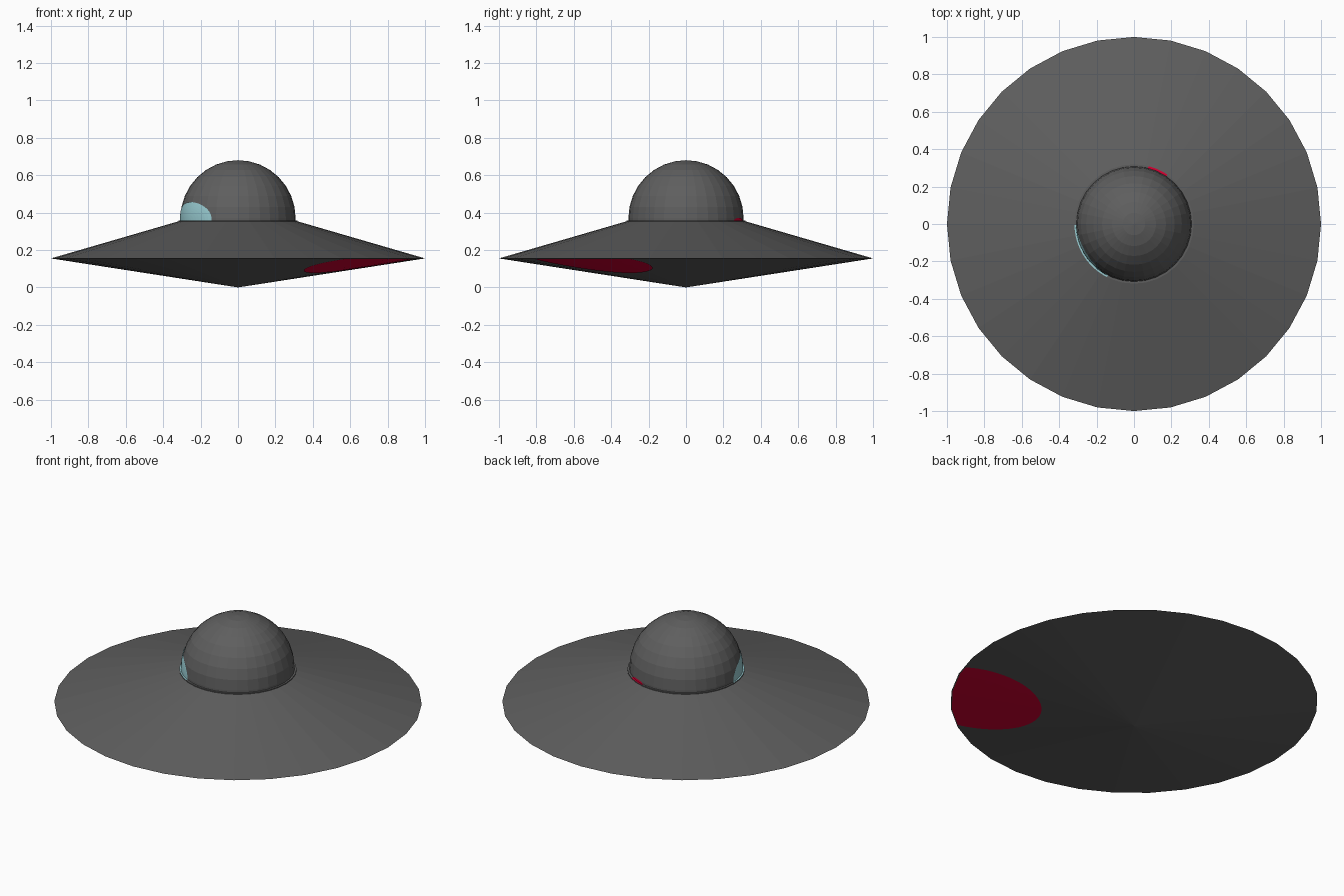
import bpy, bmesh, math
from math import sin, cos, pi, radians
from mathutils import Vector

if "Cube" in bpy.data.objects:
    bpy.data.objects.remove(bpy.data.objects["Cube"])

N = 32            # sides of every round part
RIM_Z = 0.155     # height of the saucer rim
DOME_R, DOME_Z = 0.308, 0.37
LEDGE_R, LEDGE_Z = 0.319, 0.358


def material(name, rgb):
    m = bpy.data.materials.new(name)
    m.diffuse_color = (*rgb, 1)
    m.use_nodes = True
    m.node_tree.nodes["Principled BSDF"].inputs["Base Color"].default_value = m.diffuse_color
    return m


grey = material("dark_grey", (0.113, 0.113, 0.113))
red = material("red", (0.72, 0.0, 0.035))
cyan = material("pale_cyan", (0.32, 0.61, 0.65))


def add_object(name, bm, mat):
    me = bpy.data.meshes.new(name)
    bm.to_mesh(me)
    bm.free()
    me.materials.append(mat)
    ob = bpy.data.objects.new(name, me)
    bpy.context.collection.objects.link(ob)
    return ob


def lathe(name, profile, mat):
    """Revolve (radius, z) points, listed bottom to top, around z."""
    bm = bmesh.new()
    rings = []
    for r, z in profile:
        if r == 0:
            rings.append([bm.verts.new((0, 0, z))] * N)
        else:
            rings.append([bm.verts.new((r * cos(2 * pi * i / N), r * sin(2 * pi * i / N), z))
                          for i in range(N)])
    for a, b in zip(rings, rings[1:]):
        for i in range(N):
            j = (i + 1) % N
            bm.faces.new(list(dict.fromkeys((a[i], a[j], b[j], b[i]))))
    return add_object(name, bm, mat)


def patch(name, mat, point, outward, rings, steps, a1=2 * pi):
    """Painted patch: a polar grid laid on a surface by point(u, v)."""
    bm = bmesh.new()
    grid = []
    for k in range(rings + 1):
        s = k / rings
        grid.append([bm.verts.new(point(s * cos(a1 * i / steps), s * sin(a1 * i / steps)))
                     for i in range(steps + 1)])
    for a, b in zip(grid, grid[1:]):
        for i in range(steps):
            bm.faces.new((a[i], b[i], b[i + 1], a[i + 1]))
    bmesh.ops.remove_doubles(bm, verts=bm.verts, dist=1e-5)
    bmesh.ops.dissolve_degenerate(bm, edges=bm.edges, dist=1e-6)
    bm.normal_update()
    flip = [f for f in bm.faces if f.normal.dot(Vector(outward)) < 0]
    bmesh.ops.reverse_faces(bm, faces=flip)
    return add_object(name, bm, mat)


# saucer: shallow cone below, sloped deck above, small ledge under the dome
lathe("saucer", [(0, 0), (1, RIM_Z), (LEDGE_R, 0.353), (LEDGE_R, LEDGE_Z), (0.29, LEDGE_Z)], grey)

# dome
dome = [(DOME_R, 0.355)]
dome += [(DOME_R * cos(pi / 2 * k / 8), DOME_Z + 0.31 * sin(pi / 2 * k / 8)) for k in range(8)]
lathe("dome", dome + [(0, DOME_Z + 0.31)], grey)


# red oval under the saucer, clipped by the rim
def underside(u, v):
    d = radians(-36.3)
    p, q = 0.87 + 0.365 * u, 0.32 * v
    x, y = p * cos(d) - q * sin(d), p * sin(d) + q * cos(d)
    a, r = math.atan2(y, x), math.hypot(x, y)
    edge = cos(pi / N) / cos(a % (2 * pi / N) - pi / N)
    t = min(r / edge, 0.994)
    return (t * edge * cos(a), t * edge * sin(a), RIM_Z * t - 0.0015)


patch("underside_spot", red, underside, (0, 0, -1), 10, 64)


# half-oval patches at the foot of the dome, continued on the ledge
def on_dome(angle, half_width, height, fullness=1.0):
    def point(u, v):
        a = radians(angle + half_width * u)
        z = LEDGE_Z + height * max(v, 0) ** fullness
        r = math.sqrt((DOME_R + 0.002) ** 2 - max(z - DOME_Z, 0) ** 2)
        return (r * cos(a), r * sin(a), z)
    return point


def ledge_mark(name, mat, angle, half_width, steps=12):
    bm = bmesh.new()
    rows = []
    for i in range(steps + 1):
        a = radians(angle + half_width * (2 * i / steps - 1))
        rows.append([bm.verts.new((r * cos(a), r * sin(a), LEDGE_Z + 0.001))
                     for r in (0.304, LEDGE_R - 0.0005)])
    for a, b in zip(rows, rows[1:]):
        bm.faces.new((a[0], a[1], b[1], b[0]))
    add_object(name, bm, mat)


for name, mat, angle, width, height, full in (
        ("window", cyan, 212, 31, 0.098, 0.85), ("rear_mark", red, 66, 10, 0.014, 1.0)):
    outward = (cos(radians(angle)), sin(radians(angle)), 0)
    patch("dome_" + name, mat, on_dome(angle, width, height, full), outward, 8, 32, pi)
    ledge_mark("ledge_" + name, mat, angle, width)
